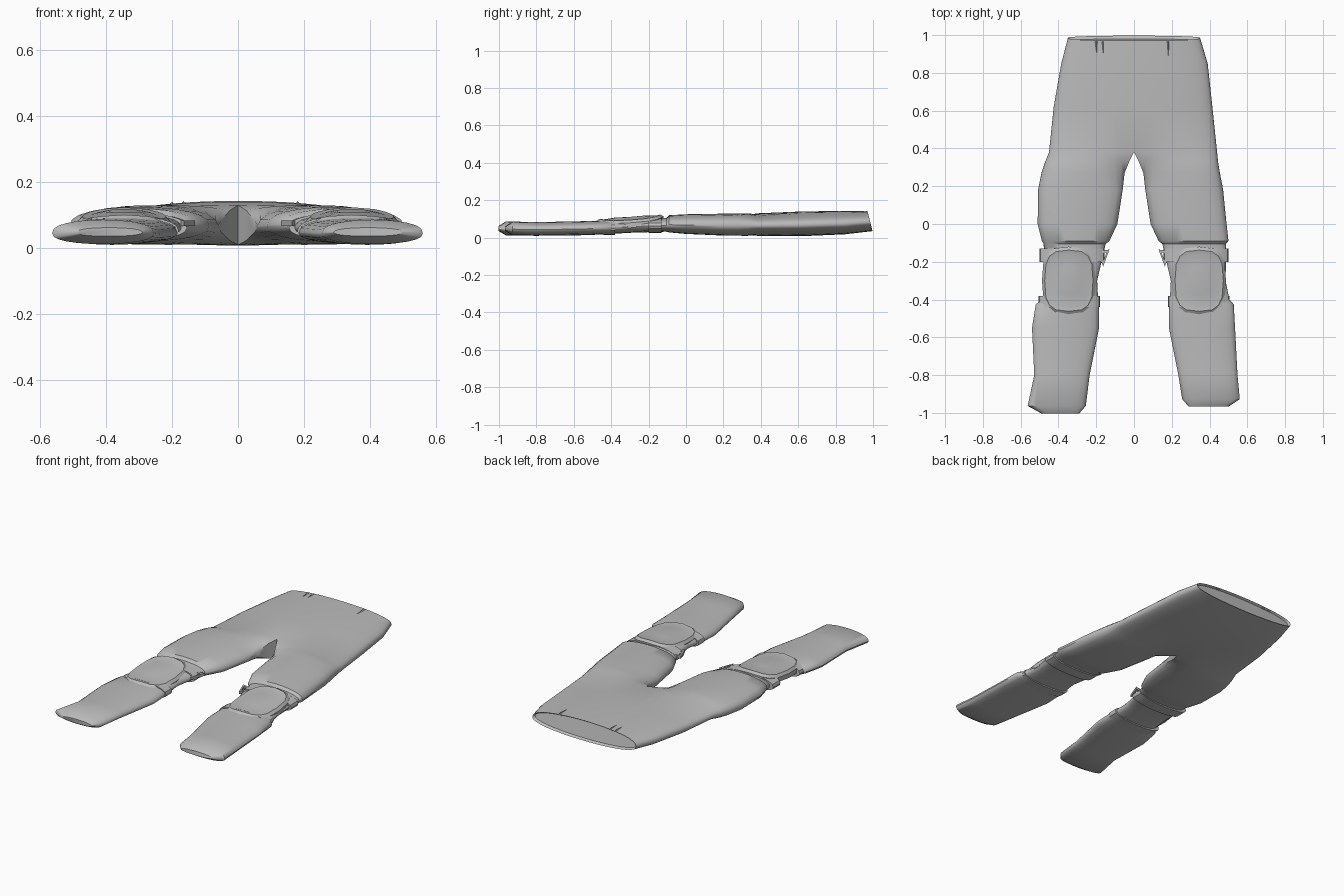
import bpy, bmesh, math
from mathutils import Vector

cube = bpy.data.objects.get("Cube")
if cube:
    bpy.data.objects.remove(cube)

grey = bpy.data.materials.new("cloth_grey")
grey.use_nodes = True
colour = (0.5, 0.5, 0.5, 1)
grey.diffuse_color = colour
grey.node_tree.nodes["Principled BSDF"].inputs["Base Color"].default_value = colour

N = 12  # steps from the outer seam to the inner seam


def finish(bm, name, angle=40):
    bmesh.ops.recalc_face_normals(bm, faces=bm.faces)
    mesh = bpy.data.meshes.new(name)
    bm.to_mesh(mesh)
    bm.free()
    mesh.materials.append(grey)
    obj = bpy.data.objects.new(name, mesh)
    bpy.context.collection.objects.link(obj)
    bpy.ops.object.select_all(action="DESELECT")
    obj.select_set(True)
    bpy.context.view_layer.objects.active = obj
    bpy.ops.object.shade_smooth_by_angle(angle=math.radians(angle))
    return obj


def section(side, y, outer, inner, bottom, top, blend=1.0, tilt=0.0):
    """Points of one cross-section: outer seam, upper sheet, lower sheet.
    blend 0 gives half an oval (hips), blend 1 a whole one (leg)."""
    edge = bottom + (top - bottom) * 0.45
    sweep = math.pi / 2 * (1 + blend)
    upper, lower = [], []
    for i in range(N + 1):
        a = sweep * i / N
        x = outer + (inner - outer) * (1 - math.cos(a)) / (1 - math.cos(sweep))
        rise = max(math.sin(a), 0.02 if i else 0) ** 0.8
        for sheet, limit in ((upper, top), (lower, bottom)):
            z = edge + (limit - edge) * rise
            sheet.append(Vector((side * x, y - tilt * (z - edge), z)))
    return upper + lower[:0:-1]


def loft(bm, rings, closed):
    """Bridge the rings; closed(k) tells if strip k has an inner wall."""
    rows = [[bm.verts.new(p) for p in ring] for ring in rings]
    count = len(rows[0])
    for k, (a, b) in enumerate(zip(rows, rows[1:])):
        for i in range(count):
            j = (i + 1) % count
            if i != N or closed(k):
                bm.faces.new((a[i], a[j], b[j], b[i]))
    return rows


# y, outer seam right, outer seam left, inner seam, bottom, top, blend
HIPS = [
    (0.985, .35, .35, 0, .035, .143, 0),
    (0.85, .385, .39, 0, .018, .143, 0),
    (0.62, .425, .415, 0, .008, .14, 0),
    (0.38, .45, .44, 0, .01, .13, 0),
]
LEG = [
    (0.33, .47, .445, .025, .01, .13, .5),
    (0.27, .49, .455, .05, .01, .13, .85),
    (0.18, .508, .472, .06, .012, .128, 1),
    (0.0, .51, .49, .088, .02, .125, 1),
    (-0.09, .488, .5, .13, .028, .12, 1),
    (-0.105, .478, .488, .15, .032, .105, 1),
    (-0.3, .475, .485, .195, .026, .1, 1),
    (-0.4, .48, .505, .19, .02, .092, 1),
    (-0.425, .52, .528, .185, .018, .092, 1),
    (-0.55, .54, .535, .185, .013, .088, 1),
    (-0.8, .528, .548, .235, .01, .083, 1),
    (-0.945, .563, .56, .255, .012, .086, 1),
    (-0.985, .49, .5, .29, .036, .062, 1),
]

# Trousers: both halves share the middle seam
bm = bmesh.new()
for side in (-1, 1):
    rings = []
    for k, (y, right, left, inner, low, high, blend) in enumerate(HIPS + LEG):
        outer = right if side < 0 else left
        if y < -0.9:
            y += 0.018 * side
        rings.append(section(side, y, outer, inner, low, high, blend,
                             0.25 if k == 0 else 0))
    rows = loft(bm, rings, lambda k: k >= len(HIPS) - 1)
    bm.faces.new(rows[-1])
bmesh.ops.remove_doubles(bm, verts=bm.verts, dist=0.0004)
rim = [e for e in bm.edges if e.is_boundary]
# Shallow sunken waist opening
waist = bmesh.ops.contextual_create(bm, geom=rim)["faces"]
bmesh.ops.inset_region(bm, faces=waist, thickness=0.008, depth=0)
bmesh.ops.translate(bm, verts=list({v for f in waist for v in f.verts}),
                    vec=(0, -0.015, 0))
finish(bm, "trousers")


def knee_pad(side, name):
    """Rounded plate with a raised rim, sloping towards the shin."""
    bm = bmesh.new()
    rings = []
    for scale, lift in ((1, -.035), (1, -.008), (.9, .003), (.78, -.002), (.4, .004)):
        ring = []
        for i in range(16):
            a = math.tau * i / 16
            c, s = math.cos(a), math.sin(a)
            u = math.copysign(abs(c) ** .65, c)
            v = math.copysign(abs(s) ** .65, s)
            y = -0.3 + .18 * scale * v
            z = .122 + .07 * (y + .12) - .022 * (scale * u) ** 2 + lift
            ring.append(bm.verts.new((side * (.345 + .142 * scale * u), y, z)))
        rings.append(ring)
    for a, b in zip(rings, rings[1:]):
        for i in range(16):
            j = (i + 1) % 16
            bm.faces.new((a[i], a[j], b[j], b[i]))
    bm.faces.new(rings[-1])
    bm.faces.new(rings[0])
    finish(bm, name, 30)


def strap(side, name, y0, y1, outer, inner, low, high):
    """Band wrapped round the leg."""
    bm = bmesh.new()
    rows = loft(bm, [section(side, y, outer, inner, low, high) for y in (y0, y1)],
                lambda k: True)
    for row in rows:
        bm.faces.new(row)
    finish(bm, name, 30)


def buckle(side, name):
    """Small three-cornered ring at the inner end of the strap."""
    bm = bmesh.new()
    centre = Vector((side * .165, -.17, .075))
    corners = ((-.035, .035), (.03, .025), (-.002, -.055))
    layers = []
    for scale, z in ((1, -.008), (1, .008), (.55, .008), (.55, -.008)):
        layers.append([bm.verts.new(centre + Vector((side * x * scale, y * scale, z)))
                       for x, y in corners])
    for a, b in zip(layers, layers[1:] + layers[:1]):
        for i in range(3):
            j = (i + 1) % 3
            bm.faces.new((a[i], a[j], b[j], b[i]))
    finish(bm, name, 20)


def waist_fold(x, length, name):
    """Pinched crease running down from the waist."""
    bm = bmesh.new()
    z = .141 - .12 * x * x
    points = [(x - .012, .965, z - .01), (x + .014, .965, z - .01),
              (x, .965, z + .005), (x + .004, .965 - length, z - .006)]
    v = [bm.verts.new(p) for p in points]
    for tri in ((0, 1, 2), (0, 2, 3), (1, 2, 3), (0, 1, 3)):
        bm.faces.new([v[i] for i in tri])
    finish(bm, name, 20)


for side, label in ((-1, "right"), (1, "left")):
    knee_pad(side, label + "_knee_pad")
    strap(side, label + "_upper_knee_strap", -.13, -.2, .5, .155, .024, .108)
    strap(side, label + "_lower_knee_strap", -.38, -.44, .505, .18, .014, .098)
    buckle(side, label + "_buckle")

waist_fold(-.2, .11, "right_waist_fold")
waist_fold(-.165, .14, "right_pocket_fold")
waist_fold(.18, .16, "left_waist_fold")
